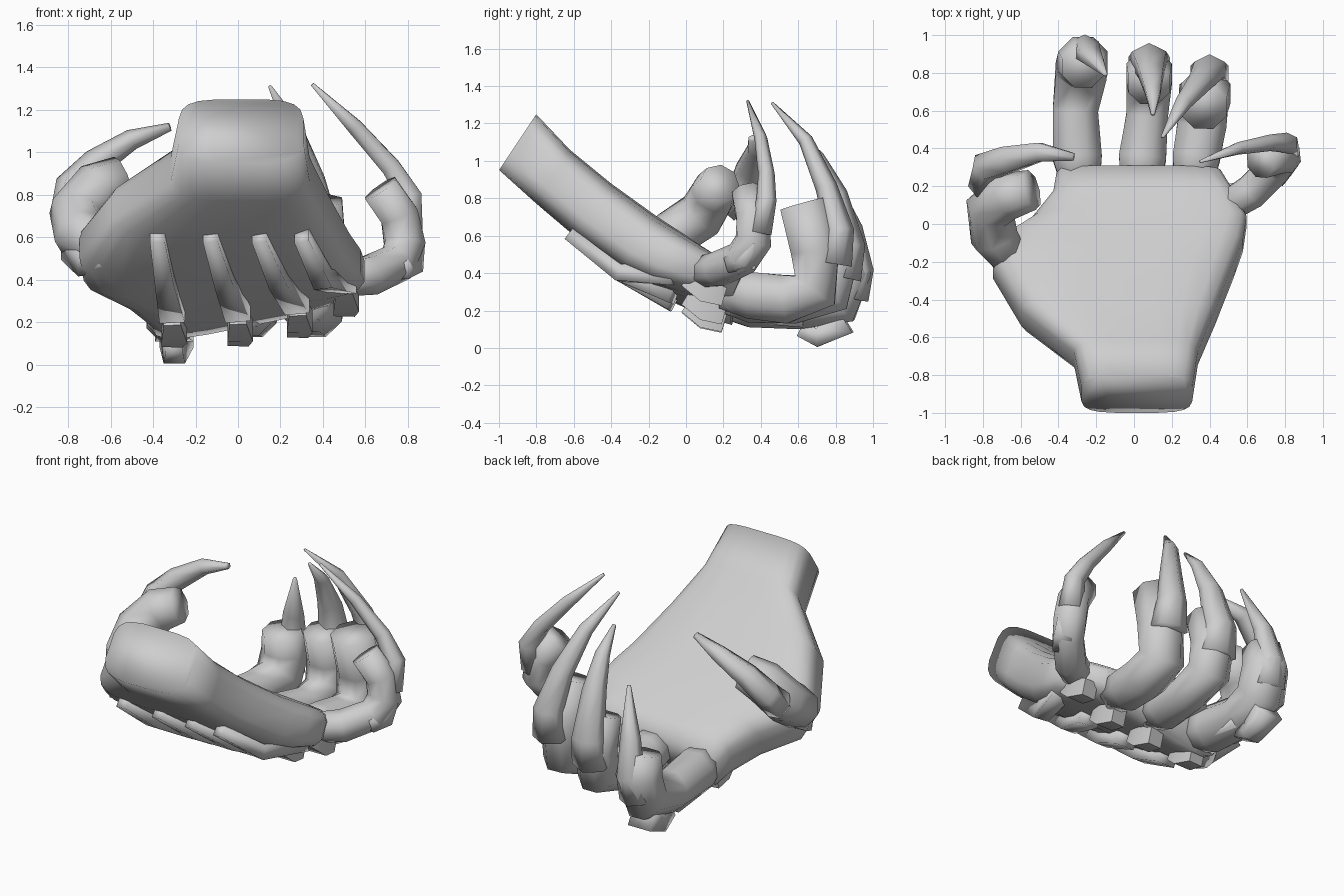
import bpy, bmesh, math
from mathutils import Vector

grey = bpy.data.materials.new("grey")
grey.diffuse_color = (0.62, 0.62, 0.62, 1)


def make(name, rings, angle=100):
    """Bridge a list of point rings into a closed smooth shaded solid."""
    bm = bmesh.new()
    loops = [[bm.verts.new(p) for p in ring] for ring in rings]
    n = len(loops[0])
    for a, b in zip(loops, loops[1:]):
        for i in range(n):
            j = (i + 1) % n
            bm.faces.new((a[i], a[j], b[j], b[i]))
    bm.faces.new(loops[0][::-1])
    bm.faces.new(loops[-1])
    bmesh.ops.recalc_face_normals(bm, faces=bm.faces)
    mesh = bpy.data.meshes.new(name)
    bm.to_mesh(mesh)
    bm.free()
    mesh.materials.append(grey)
    ob = bpy.data.objects.new(name, mesh)
    bpy.context.collection.objects.link(ob)
    bpy.ops.object.select_all(action='DESELECT')
    ob.select_set(True)
    bpy.context.view_layer.objects.active = ob
    bpy.ops.object.shade_smooth_by_angle(angle=math.radians(angle))
    return ob


def loft(name, path, side=(1, 0, 0), n=8, flat=1.0, angle=100):
    """Sweep an n sided section along (x, y, z, radius) points."""
    pts = [Vector(p[:3]) for p in path]
    rings = []
    for i, p in enumerate(pts):
        t = Vector()
        if i:
            t += (p - pts[i - 1]).normalized()
        if i < len(pts) - 1:
            t += (pts[i + 1] - p).normalized()
        t.normalize()
        s = Vector(side)
        s = (s - t * s.dot(t)).normalized()
        u = t.cross(s)
        r = path[i][3] / math.cos(math.pi / n)
        ring = []
        for k in range(n):
            a = 2 * math.pi * (k + 0.5) / n
            ring.append(p + s * r * math.cos(a) + u * r * flat * math.sin(a))
        rings.append(ring)
    return make(name, rings, angle)


# Palm and wrist: bottom (y, z), top (y, z), left x, right x, sideways tilt
stations = [
    (-1.00, 0.95, -0.80, 1.25, -0.28, 0.31, 0.00),
    (-0.80, 0.77, -0.62, 1.06, -0.32, 0.34, 0.00),
    (-0.60, 0.60, -0.40, 0.88, -0.60, 0.43, 0.00),
    (-0.35, 0.42, -0.15, 0.70, -0.75, 0.53, 0.00),
    (-0.20, 0.33, -0.03, 0.62, -0.73, 0.58, 0.04),
    (-0.05, 0.26, 0.08, 0.54, -0.54, 0.60, 0.10),
    (0.12, 0.20, 0.20, 0.46, -0.43, 0.53, 0.18),
    (0.24, 0.17, 0.31, 0.39, -0.41, 0.46, 0.20),
]
rings = []
for by, bz, ty, tz, xl, xr, tilt in stations:
    ring = []
    for k in range(20):
        a = 2 * math.pi * (k + 0.5) / 20
        c, s = math.cos(a), math.sin(a)
        c = math.copysign(abs(c) ** 0.5, c)
        s = math.copysign(abs(s) ** 0.5, s)
        x = (xl + xr) / 2 + c * (xr - xl) / 2
        f = 0.5 + s / 2
        ring.append((x, by + (ty - by) * f, bz + (tz - bz) * f + tilt * x * (1 - 0.7 * f)))
    rings.append(ring)
make("palm", rings, 120)

# Fingers: horizontal inner segment, bent joint, upright outer segment
loft("index_finger", [(-0.28, 0.20, 0.26, 0.10), (-0.30, 0.35, 0.24, 0.13),
                      (-0.31, 0.60, 0.22, 0.12), (-0.28, 0.81, 0.25, 0.135),
                      (-0.27, 0.86, 0.40, 0.13), (-0.27, 0.83, 0.54, 0.11)])
loft("middle_finger", [(0.03, 0.20, 0.29, 0.10), (0.045, 0.35, 0.26, 0.125),
                       (0.07, 0.58, 0.24, 0.11), (0.08, 0.77, 0.29, 0.12),
                       (0.08, 0.80, 0.46, 0.12), (0.08, 0.74, 0.66, 0.11)])
loft("ring_finger", [(0.31, 0.20, 0.31, 0.10), (0.33, 0.35, 0.28, 0.125),
                     (0.36, 0.53, 0.26, 0.13), (0.37, 0.69, 0.31, 0.13),
                     (0.38, 0.69, 0.52, 0.13), (0.37, 0.62, 0.77, 0.12)])
loft("little_finger", [(0.44, 0.06, 0.40, 0.08), (0.62, 0.17, 0.42, 0.09),
                       (0.75, 0.30, 0.48, 0.09), (0.785, 0.36, 0.57, 0.095),
                       (0.76, 0.36, 0.70, 0.09), (0.67, 0.33, 0.83, 0.085)],
     side=(0.7, -0.6, 0))
loft("thumb", [(-0.62, -0.24, 0.54, 0.08), (-0.74, -0.07, 0.61, 0.12),
               (-0.76, 0.08, 0.71, 0.125), (-0.66, 0.15, 0.83, 0.12),
               (-0.54, 0.18, 0.88, 0.10)], side=(0.04, 0.028, -0.064))

# Claws: tapered curved spikes growing from the back of each outer segment
claws = {
    "index_claw": [(-0.27, 0.89, 0.27, 0.09), (-0.26, 0.93, 0.42, 0.075),
                   (-0.23, 0.89, 0.64, 0.055), (-0.15, 0.79, 0.92, 0.01)],
    "middle_claw": [(0.08, 0.83, 0.38, 0.11), (0.08, 0.87, 0.55, 0.09),
                    (0.09, 0.80, 0.82, 0.065), (0.10, 0.70, 1.02, 0.04),
                    (0.10, 0.58, 1.16, 0.01)],
    "ring_claw": [(0.40, 0.79, 0.45, 0.10), (0.40, 0.82, 0.63, 0.08),
                  (0.35, 0.75, 0.86, 0.06), (0.26, 0.64, 1.11, 0.04),
                  (0.15, 0.46, 1.31, 0.008)],
    "little_claw": [(0.80, 0.39, 0.62, 0.07), (0.81, 0.43, 0.79, 0.055),
                    (0.72, 0.43, 0.93, 0.045), (0.55, 0.40, 1.12, 0.035),
                    (0.35, 0.33, 1.32, 0.008)],
}
for name, path in claws.items():
    loft(name, path, n=6, flat=0.85)
loft("thumb_claw", [(-0.80, 0.20, 0.74, 0.08), (-0.79, 0.30, 0.84, 0.075),
                    (-0.67, 0.34, 0.95, 0.07), (-0.50, 0.38, 1.06, 0.05),
                    (-0.32, 0.355, 1.12, 0.02)], side=(0, 1, 0), n=6, flat=0.85)

# Bone ridges on the back of the hand with a knuckle guard at each end
for name, x0, x1, z in (("index", -0.38, -0.31, 0.19), ("middle", -0.13, 0.0, 0.195),
                        ("ring", 0.10, 0.28, 0.235), ("little", 0.30, 0.50, 0.335)):
    loft(name + "_ridge", [(x0, -0.62, 0.605, 0.035), ((x0 + x1) / 2, -0.35, 0.40, 0.045),
                           (x1, -0.06, z + 0.06, 0.06)], n=4)
    loft(name + "_knuckle", [(x1, 0.00, z + 0.03, 0.04), (x1 + 0.01, 0.10, z - 0.03, 0.06),
                             (x1, 0.20, z - 0.06, 0.05)], n=4, angle=60)

# Plates under the fingers and guards at the bent joints
for name, x, y, z in (("index", -0.30, 0.63, 0.145), ("middle", 0.05, 0.60, 0.20),
                      ("ring", 0.34, 0.52, 0.22)):
    loft(name + "_plate", [(x - 0.02, 0.22, 0.17 + (x + 0.3) * 0.1, 0.06),
                           (x, y, z, 0.09)], n=4, flat=0.4)
loft("index_joint_guard", [(-0.30, 0.61, 0.10, 0.04), (-0.30, 0.70, 0.055, 0.05),
                           (-0.29, 0.85, 0.15, 0.08)], n=4)
loft("little_joint_guard", [(0.76, 0.23, 0.44, 0.04), (0.80, 0.31, 0.47, 0.055),
                            (0.81, 0.36, 0.57, 0.05)], side=(0.7, -0.6, 0), n=4)
loft("thumb_joint_guard", [(-0.62, -0.34, 0.50, 0.04), (-0.70, -0.18, 0.48, 0.06),
                           (-0.78, -0.04, 0.56, 0.06)], n=4)
